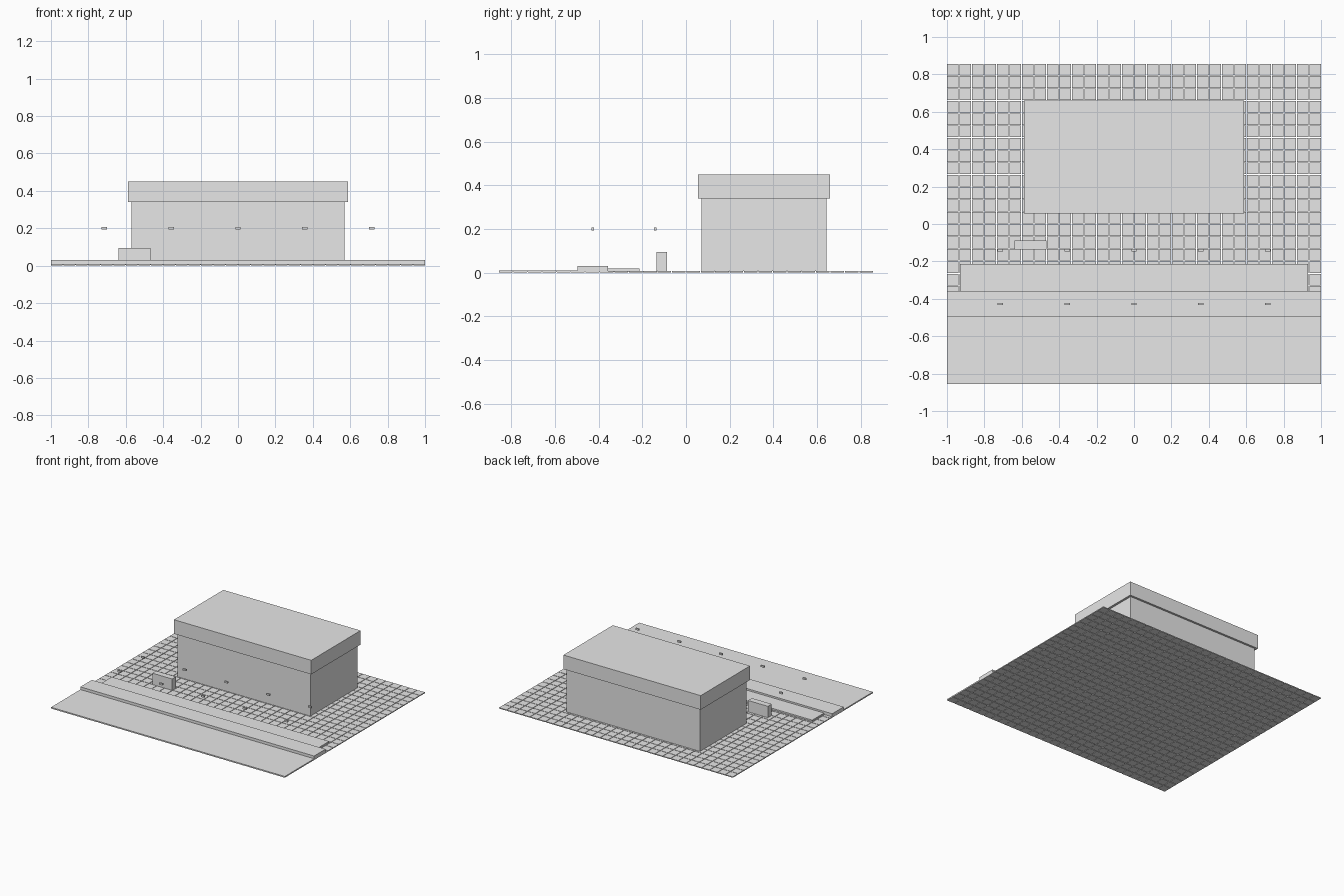
import bpy
import bmesh
from mathutils import Matrix, Vector

old = bpy.data.objects.get("Cube")
if old:
    bpy.data.objects.remove(old, do_unlink=True)

# One plain grey for everything
grey = bpy.data.materials.new("light_grey")
grey.use_nodes = True
colour = (0.8, 0.8, 0.8, 1)
grey.diffuse_color = colour
grey.node_tree.nodes["Principled BSDF"].inputs["Base Color"].default_value = colour


def box(name, low, high):
    """Flat-shaded box between two opposite corners."""
    low, high = Vector(low), Vector(high)
    bm = bmesh.new()
    bmesh.ops.create_cube(bm, size=1)
    place = Matrix.Translation((low + high) / 2) @ Matrix.Diagonal((high - low).to_4d())
    bm.transform(place)
    mesh = bpy.data.meshes.new(name)
    bm.to_mesh(mesh)
    bm.free()
    mesh.materials.append(grey)
    obj = bpy.data.objects.new(name, mesh)
    bpy.context.collection.objects.link(obj)
    return obj


def repeat(obj, count, step):
    """Repeat an object along a constant offset."""
    mod = obj.modifiers.new("repeat", "ARRAY")
    mod.count = count
    mod.use_relative_offset = False
    mod.use_constant_offset = True
    mod.constant_offset_displace = step


HALF_X, HALF_Y = 1.0, 0.856
COLUMNS, ROWS, GAP = 30, 26, 0.004
GROUND = 0.007

# Paving: one tile repeated over the whole plot with narrow joints
step_x = (2 * HALF_X + GAP) / COLUMNS
step_y = (2 * HALF_Y + GAP) / ROWS
tiles = box("paving_tiles", (-HALF_X, -HALF_Y, 0),
            (-HALF_X + step_x - GAP, -HALF_Y + step_y - GAP, GROUND))
repeat(tiles, COLUMNS, (step_x, 0, 0))
repeat(tiles, ROWS, (0, step_y, 0))

# Road, raised pavement and lower step along the front
box("road", (-HALF_X, -HALF_Y, 0.003), (HALF_X, -0.498, 0.01))
box("raised_pavement", (-HALF_X, -0.498, 0.003), (HALF_X, -0.358, 0.031))
box("lower_step", (-0.93, -0.358, 0.003), (0.93, -0.214, 0.018))

# Building and overhanging roof slab
box("building_walls", (-0.57, 0.072, GROUND), (0.57, 0.643, 0.34))
box("roof_slab", (-0.587, 0.056, 0.34), (0.587, 0.659, 0.449))

# Low sign block in front of the building
box("sign_block", (-0.639, -0.135, GROUND), (-0.469, -0.088, 0.095))

# Two rows of floating lamps
for name, y in (("front_lamps", -0.428), ("rear_lamps", -0.141)):
    lamp = box(name, (-0.729, y - 0.006, 0.193), (-0.701, y + 0.006, 0.206))
    repeat(lamp, 5, (0.3575, 0, 0))
